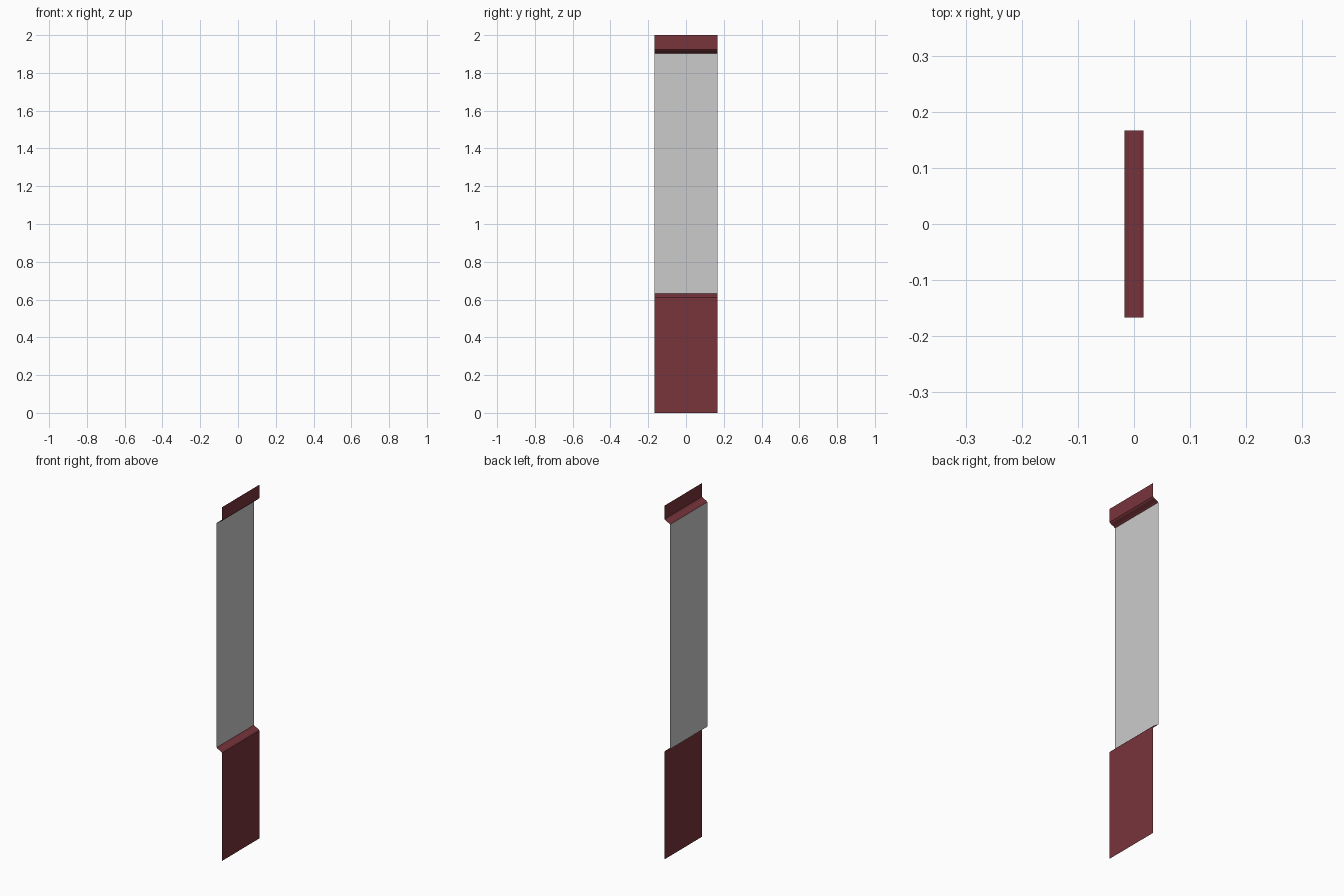
import bpy

if "Cube" in bpy.data.objects:
    bpy.data.objects.remove(bpy.data.objects["Cube"])

HALF_WIDTH = 0.167

# deep red paint for the wall sections and trim
red = bpy.data.materials.new("dark_red_paint")
red.diffuse_color = (0.19, 0.035, 0.044, 1)
red.use_nodes = True
red.node_tree.nodes["Principled BSDF"].inputs["Base Color"].default_value = red.diffuse_color


def strip(name, profile, material=None):
    """Open sheet: an (x, z) profile, listed bottom to top, swept across y."""
    verts = [(x, y, z) for x, z in profile for y in (-HALF_WIDTH, HALF_WIDTH)]
    faces = [(2 * i, 2 * i + 1, 2 * i + 3, 2 * i + 2) for i in range(len(profile) - 1)]
    mesh = bpy.data.meshes.new(name)
    mesh.from_pydata(verts, [], faces)
    if material:
        mesh.materials.append(material)
    obj = bpy.data.objects.new(name, mesh)
    bpy.context.collection.objects.link(obj)
    return obj


WALL, GLASS = 0.017, -0.017          # x of the wall face and the recessed pane
SILL, HEAD = 0.632, 1.902            # z of the pane's lower and upper edges

# moulding steps from pane to wall: (x, distance away from the pane edge)
moulding = [(GLASS, 0.0), (-0.009, 0.006), (0.010, 0.015), (WALL, 0.022)]

# lower wall panel, sill, pane, head trim and upper wall panel
strip("lower_panel", [(WALL, 0.0), (WALL, SILL - 0.022)], red)
strip("window_sill", [(x, SILL - d) for x, d in reversed(moulding)], red)
strip("window_pane", [(GLASS, SILL), (GLASS, HEAD)])
strip("window_head", [(x, HEAD + d) for x, d in moulding], red)
strip("upper_panel", [(WALL, HEAD + 0.022), (WALL, 2.0)], red)
